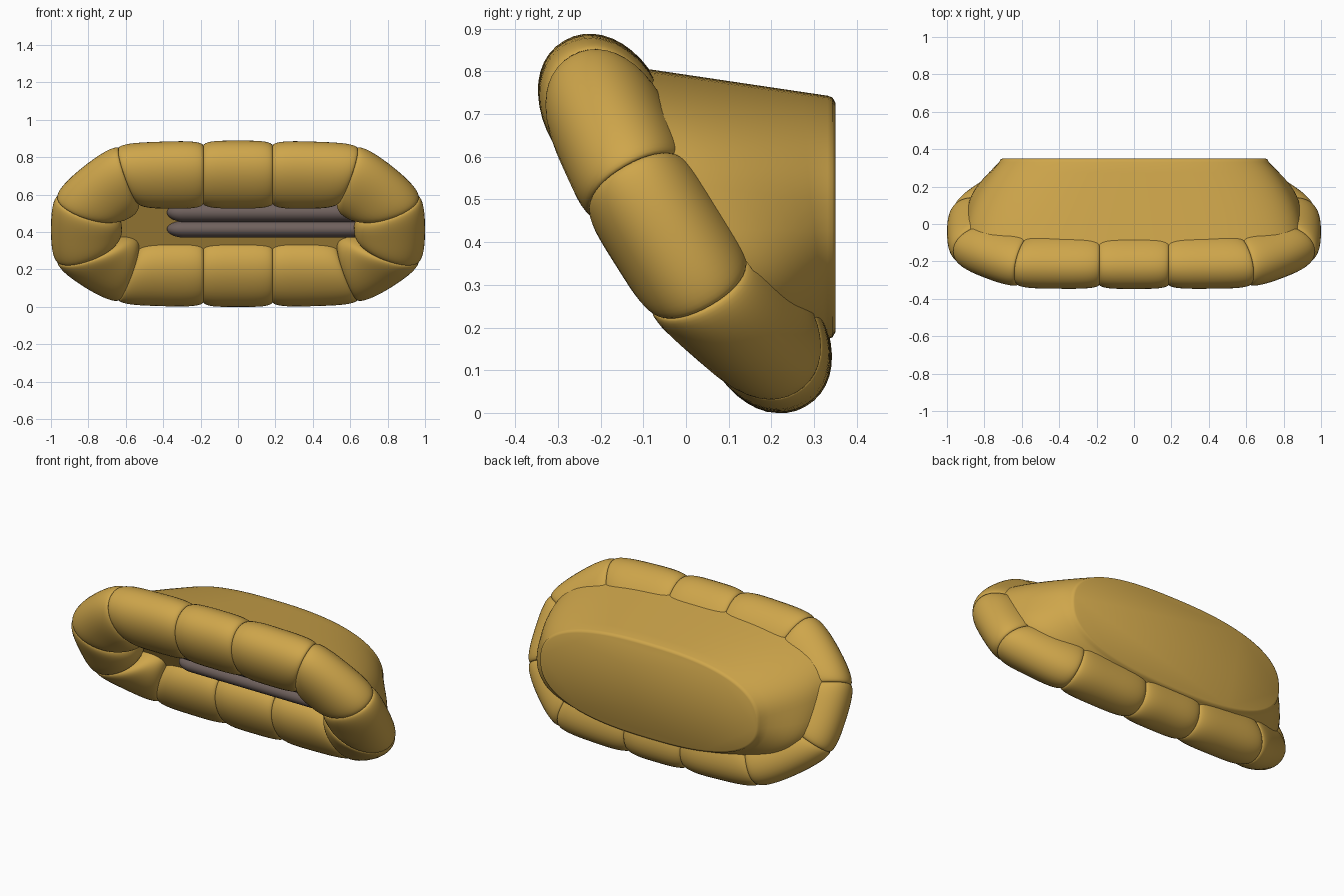
import bpy, bmesh, math
from mathutils import Vector

old = bpy.data.objects.get("Cube")
if old:
    bpy.data.objects.remove(old, do_unlink=True)


def material(name, rgb):
    m = bpy.data.materials.new(name)
    m.use_nodes = True
    m.diffuse_color = (*rgb, 1)
    m.node_tree.nodes["Principled BSDF"].inputs["Base Color"].default_value = (*rgb, 1)
    return m


GOLD = material("golden fabric", (0.62, 0.38, 0.07))
GREY = material("warm grey", (0.16, 0.12, 0.11))
BACK = 0.35                                # flat rear plane
NORMAL = Vector((0, -0.87, -0.5))          # way the tilted opening faces
UP = Vector((0, -0.5, 0.87))               # up within the tilted opening


def loft(name, rings, mat):
    """Skin closed rings of points and cap both ends."""
    bm = bmesh.new()
    rows = [[bm.verts.new(p) for p in ring] for ring in rings]
    n = len(rows[0])
    for a, b in zip(rows, rows[1:]):
        for i in range(n):
            j = (i + 1) % n
            bm.faces.new((a[i], a[j], b[j], b[i]))
    bm.faces.new(rows[0][::-1])
    bm.faces.new(rows[-1])
    bmesh.ops.recalc_face_normals(bm, faces=bm.faces)
    return finish(name, bm, mat)


def finish(name, bm, mat):
    me = bpy.data.meshes.new(name)
    bm.to_mesh(me)
    bm.free()
    ob = bpy.data.objects.new(name, me)
    bpy.context.collection.objects.link(ob)
    me.materials.append(mat)
    bpy.ops.object.select_all(action='DESELECT')
    ob.select_set(True)
    bpy.context.view_layer.objects.active = ob
    bpy.ops.object.shade_smooth_by_angle(angle=math.radians(42))
    return ob


def power(v, e):
    return math.copysign(abs(v) ** e, v)


def puffy_segment(name, start, end, steps=24, sides=40):
    """Pillow between two seams; each seam is (centre, outward angle)."""
    rings = []
    for k in range(steps + 1):
        t = 0.5 - 0.5 * math.cos(math.pi * k / steps)
        centre = Vector(start[0]).lerp(Vector(end[0]), t)
        ang = math.radians(start[1] + (end[1] - start[1]) * t)
        out = Vector((math.cos(ang), 0, 0)) + UP * math.sin(ang)
        size = 0.85 + 0.15 * (1 - abs(2 * t - 1) ** 4) ** 0.5
        ring = []
        for i in range(sides):
            a = math.tau * i / sides
            p = centre + out * 0.19 * size * power(math.cos(a), 0.95)
            p += NORMAL * 0.14 * size * power(math.sin(a), 0.95)
            p.y = min(p.y, BACK - 0.005)
            p.z = max(p.z, 0)
            ring.append(p)
        rings.append(ring)
    return loft(name, rings, GOLD)


# Seams down the left half, then mirrored round the right half
half = [((0.185, -0.19, 0.707), 90), ((0.585, -0.19, 0.70), 70),
        ((0.81, -0.115, 0.53), 20), ((0.81, 0.03, 0.30), -20),
        ((0.585, 0.18, 0.185), -70), ((0.185, 0.185, 0.18), -90)]
mirrored = [((-c[0], c[1], c[2]), 180 - a) for c, a in half]

# Quilted frame
parts = ["top", "upper_corner", "side", "lower_corner", "bottom"]
for label, seams in (("left", half), ("right", mirrored)):
    for part, a, b in zip(parts, seams, seams[1:]):
        puffy_segment(f"{label}_{part}_cushion", a, b)
for part, k in (("top", 0), ("bottom", -1)):
    c, a = half[k]
    puffy_segment(f"middle_{part}_cushion", (c, a), ((-c[0], c[1], c[2]), a))


# Rear shell, from the tilted frame to the flat oval back
def shell_ring(t, shrink=0.0, y_back=BACK, sides=96):
    ring = []
    for i in range(sides):
        a = math.tau * i / sides
        c, s = power(math.cos(a), 2 / 3), power(math.sin(a), 2 / 3)
        front = Vector((0.89 * c, 0.05 - 0.22 * s + 0.03 * s * s, 0.484 + 0.329 * s))
        c, s = power(math.cos(a), 0.8), power(math.sin(a), 0.8)
        rear = Vector(((0.72 - shrink) * c, y_back, 0.458 + (0.285 - shrink) * s))
        p = front.lerp(rear, t)
        p.x *= 1 + 0.12 * t * (1 - t)
        ring.append(p)
    return ring


rings = [shell_ring(t / 8, y_back=0.332) for t in range(9)]
rings += [shell_ring(1, 0.004, 0.343), shell_ring(1, 0.016, BACK)]
loft("rear_shell", rings, GOLD)

# Flat panel across the opening
bm = bmesh.new()
loop = [c for c, a in half] + [c for c, a in mirrored[::-1]]
bm.faces.new([bm.verts.new((x, -0.06 - (z - 0.545) * 0.6, z)) for x, y, z in loop])
bmesh.ops.recalc_face_normals(bm, faces=bm.faces)
finish("inner_panel", bm, GOLD)


# Two long rolls lying in the opening
def roll(name, x0, x1, y, z, ry, rz, cap=0.1):
    bm = bmesh.new()
    bmesh.ops.create_uvsphere(bm, u_segments=32, v_segments=24, radius=1)
    for v in bm.verts:
        along, across, up = v.co.z, v.co.x, v.co.y
        if along < 0:
            x = x0 + cap * (1 + along)
        else:
            x = x1 - cap * (1 - along)
        v.co = (x, y + ry * across, z + rz * up)
    bmesh.ops.recalc_face_normals(bm, faces=bm.faces)
    finish(name, bm, GREY)


roll("upper_roll", -0.38, 0.72, -0.035, 0.505, 0.06, 0.052)
roll("lower_roll", -0.38, 0.72, 0.0, 0.415, 0.06, 0.046)
